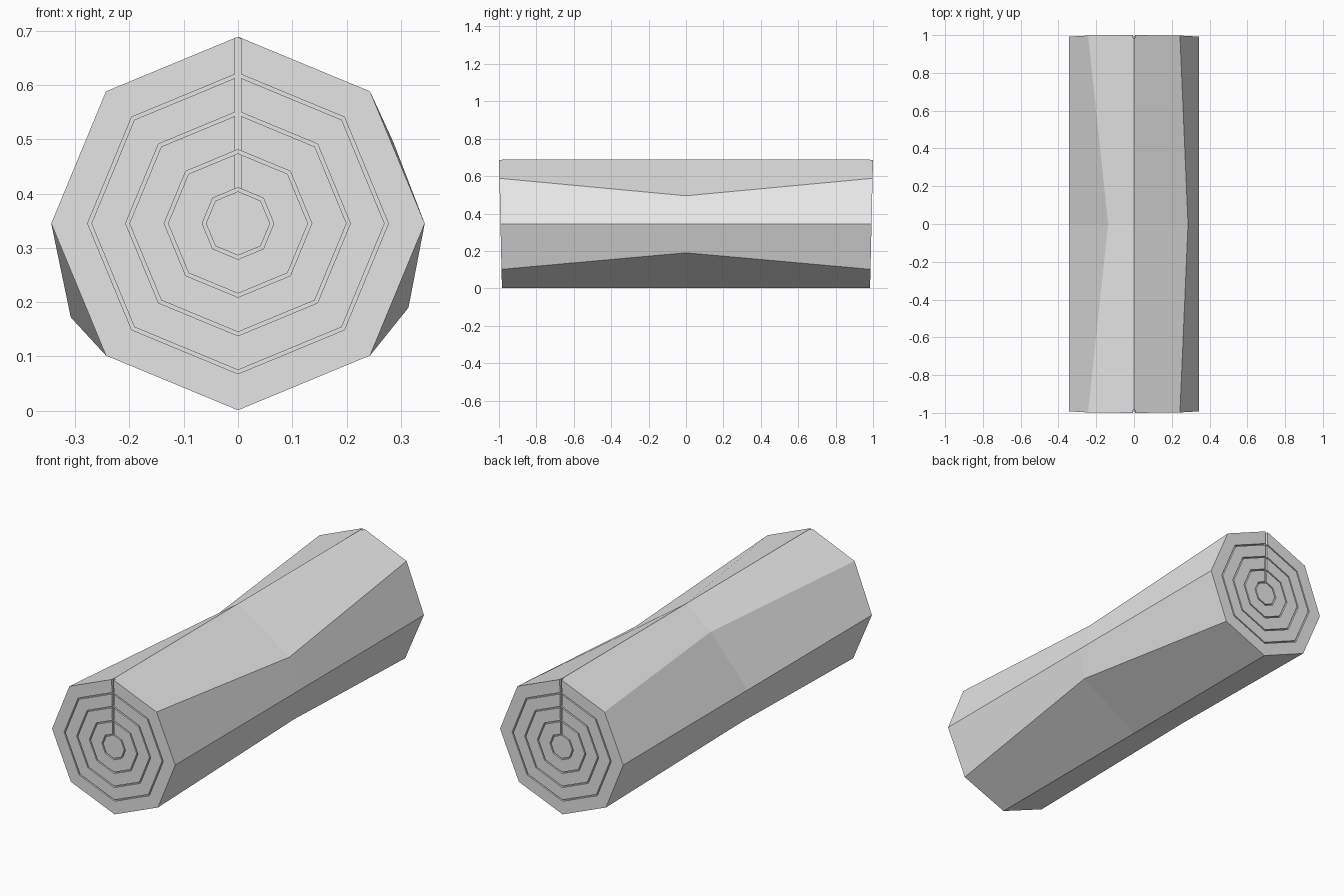
import bpy, bmesh
from math import sin, cos, pi

cube = bpy.data.objects.get("Cube")
if cube:
    bpy.data.objects.remove(cube, do_unlink=True)

mat = bpy.data.materials.new("light_grey")
mat.use_nodes = True
grey = (0.8, 0.8, 0.8, 1)
mat.diffuse_color = grey
mat.node_tree.nodes["Principled BSDF"].inputs["Base Color"].default_value = grey

SIDES, R, CZ = 8, 0.344, 0.345
GROOVE, LIP = 0.013, 0.007
angles = [2 * pi * i / SIDES for i in range(SIDES)]


def end_ring(bm, radius, depth, side):
    """Octagon on a slightly leaning end cap."""
    return [bm.verts.new((radius * cos(a), side * (0.992 + 0.008 * sin(a) * radius / R - depth),
                          CZ + radius * sin(a))) for a in angles]


def bridge(bm, a, b):
    for i in range(SIDES):
        j = (i + 1) % SIDES
        bm.faces.new((a[i], a[j], b[j], b[i]))


# End cap profile: a rim and four narrow concentric grooves
profile = [(R, 0)]
for r in (0.277, 0.207, 0.136, 0.066):
    profile += [(r, 0), (r, GROOVE), (r - LIP, GROOVE), (r - LIP, 0)]

# Log body: straight ridges with the diagonal corners shifted at mid length
bm = bmesh.new()
shifted = {1: (0.286, 0.495), 3: (-0.137, 0.583), 5: (-0.308, 0.172), 7: (0.314, 0.19)}
middle = []
for i, a in enumerate(angles):
    x, z = shifted.get(i, (R * cos(a), CZ + R * sin(a)))
    middle.append(bm.verts.new((x, 0, z)))

for side in (-1, 1):
    previous = middle
    for radius, depth in profile:
        ring = end_ring(bm, radius, depth, side)
        bridge(bm, previous, ring)
        previous = ring
    bm.faces.new(previous)
bmesh.ops.recalc_face_normals(bm, faces=bm.faces)

mesh = bpy.data.meshes.new("log")
bm.to_mesh(mesh)
bm.free()
log = bpy.data.objects.new("log", mesh)
bpy.context.collection.objects.link(log)
mesh.materials.append(mat)

# Radial split cut into each end, from the core up to the rim
for side in (-1, 1):
    bpy.ops.mesh.primitive_cube_add(size=1, location=(0, side * 1.01, CZ + 0.2645))
    cutter = bpy.context.object
    cutter.name = "split_cutter"
    cutter.scale = (0.011, 0.05, 0.4)
    cutter.location.z = CZ + 0.0635 + 0.2
    cutter.hide_render = True
    cut = log.modifiers.new("split", 'BOOLEAN')
    cut.operation = 'DIFFERENCE'
    cut.solver = 'EXACT'
    cut.object = cutter
    bpy.context.view_layer.objects.active = log
    bpy.ops.object.modifier_apply(modifier=cut.name)
    bpy.data.objects.remove(cutter, do_unlink=True)
